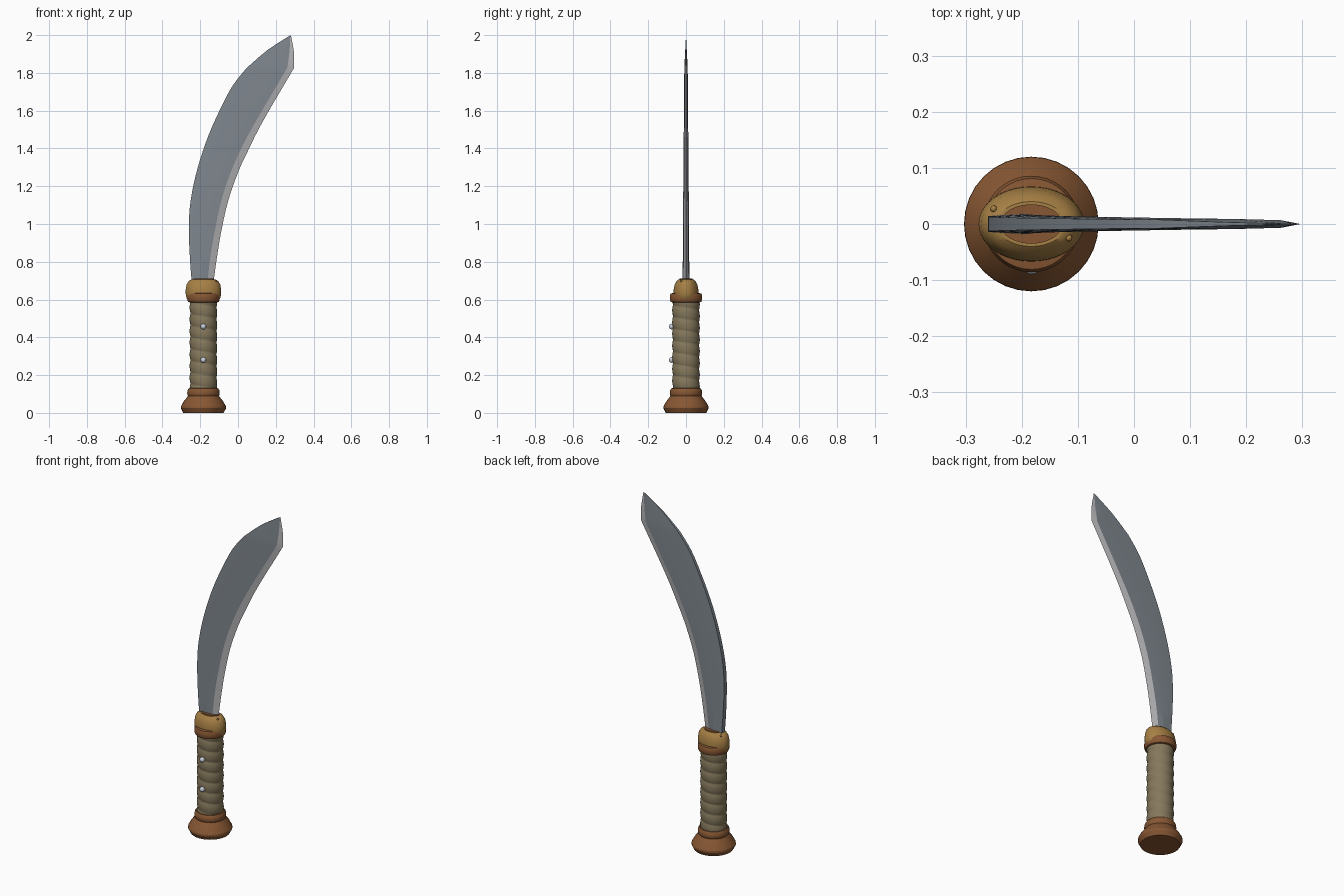
import bpy, bmesh, math
from mathutils import Vector

if "Cube" in bpy.data.objects:
    bpy.data.objects.remove(bpy.data.objects["Cube"])

CX = -0.183  # handle axis


def mat(name, r, g, b):
    m = bpy.data.materials.new(name)
    lin = [((c + 0.055) / 1.055) ** 2.4 for c in (r, g, b)]
    m.diffuse_color = (*lin, 1)
    m.use_nodes = True
    m.node_tree.nodes["Principled BSDF"].inputs["Base Color"].default_value = m.diffuse_color
    return m


STEEL = mat("blade steel", 0.50, 0.53, 0.56)
EDGE = mat("sharpened edge", 0.72, 0.72, 0.73)
GRIP = mat("khaki wrap", 0.52, 0.47, 0.36)
BRASS = mat("brass", 0.65, 0.50, 0.27)
BRONZE = mat("bronze", 0.53, 0.34, 0.20)
STUD = mat("polished stud", 0.78, 0.81, 0.85)


def finish(name, bm, mats, angle=35):
    bmesh.ops.recalc_face_normals(bm, faces=bm.faces)
    me = bpy.data.meshes.new(name)
    bm.to_mesh(me)
    bm.free()
    ob = bpy.data.objects.new(name, me)
    bpy.context.collection.objects.link(ob)
    for m in mats:
        me.materials.append(m)
    bpy.ops.object.select_all(action='DESELECT')
    ob.select_set(True)
    bpy.context.view_layer.objects.active = ob
    bpy.ops.object.shade_smooth_by_angle(angle=math.radians(angle))
    return ob


def lathe(name, profile, m, sides=40, bump=None, angle=35):
    """Loft of ellipses (rx, ry, z) about the handle axis, capped at both ends."""
    bm = bmesh.new()
    rings = []
    for rx, ry, z in profile:
        ring = []
        for i in range(sides):
            a = 2 * math.pi * i / sides
            d = bump(a, z) if bump else 0
            ring.append(bm.verts.new((CX + (rx + d) * math.cos(a), (ry + d) * math.sin(a), z)))
        rings.append(ring)
    for a, b in zip(rings, rings[1:]):
        for i in range(sides):
            j = (i + 1) % sides
            bm.faces.new((a[i], a[j], b[j], b[i]))
    bm.faces.new(rings[0])
    bm.faces.new(rings[-1])
    return finish(name, bm, [m], angle)


def round_profile(pts):
    return [(r, r, z) for r, z in pts]


# pommel: flared foot and rounded ring
lathe("pommel", round_profile([(0.107, 0), (0.112, 0.01), (0.12, 0.025), (0.119, 0.035),
                               (0.105, 0.06), (0.082, 0.09)]), BRONZE, 32, angle=22)
lathe("pommel_ring", round_profile([(0.078, 0.085), (0.084, 0.092), (0.086, 0.105),
                                    (0.084, 0.12), (0.077, 0.13), (0.06, 0.132)]), BRONZE)


# grip: helical wrapped cord
def wrap(a, z):
    return 0.006 * abs(math.sin(math.pi * (z / 0.062 + a / (2 * math.pi)))) ** 0.6


lathe("grip", round_profile([(0.067, 0.12 + 0.48 * i / 96) for i in range(97)]), GRIP, 40, wrap, 50)

# collar ring and flattened brass guard
lathe("collar_ring", round_profile([(0.07, 0.584), (0.081, 0.588), (0.086, 0.6), (0.086, 0.62),
                                    (0.081, 0.632), (0.06, 0.636)]), BRONZE)
lathe("guard", [(0.078, 0.056, 0.595), (0.089, 0.064, 0.607), (0.094, 0.067, 0.63), (0.094, 0.066, 0.65),
                (0.089, 0.060, 0.68), (0.078, 0.050, 0.698), (0.062, 0.040, 0.707)], BRASS)
lathe("guard_cap", [(0.055, 0.035, 0.70), (0.055, 0.035, 0.711)], BRONZE)


# studs on grip front, small rivets on guard
def ball(name, loc, r, m):
    bm = bmesh.new()
    bmesh.ops.create_uvsphere(bm, u_segments=16, v_segments=10, radius=r)
    bmesh.ops.translate(bm, verts=bm.verts, vec=loc)
    finish(name, bm, [m], 60)


for i, z in enumerate((0.28, 0.457)):
    ball(f"grip_stud_{i + 1}", (CX, -0.075, z), 0.015, STUD)
for i, (x, y) in enumerate(((-0.25, 0.027), (-0.15, 0.036), (-0.216, -0.035), (-0.116, -0.025))):
    ball(f"guard_rivet_{i + 1}", (x, y, 0.697), 0.006, BRASS)

# blade stations: spine x,z / bevel line x,z / cutting edge x,z
STATIONS = [
    (-0.245, 0.69, -0.161, 0.69, -0.130, 0.69),
    (-0.254, 0.81, -0.146, 0.83, -0.112, 0.82),
    (-0.260, 0.95, -0.118, 0.99, -0.087, 0.97),
    (-0.256, 1.08, -0.081, 1.15, -0.050, 1.13),
    (-0.235, 1.21, -0.032, 1.29, 0.003, 1.28),
    (-0.201, 1.34, 0.022, 1.41, 0.054, 1.39),
    (-0.156, 1.47, 0.078, 1.515, 0.108, 1.50),
    (-0.098, 1.60, 0.142, 1.625, 0.177, 1.623),
    (-0.030, 1.73, 0.207, 1.735, 0.242, 1.733),
    (0.045, 1.825, 0.262, 1.83, 0.296, 1.825),
    (0.155, 1.92, 0.273, 1.92, 0.296, 1.91),
    (0.274, 1.997, 0.277, 1.995, 0.280, 2.0),
]


def catmull(p0, p1, p2, p3, t):
    return [0.5 * (2 * b + (c - a) * t + (2 * a - 5 * b + 4 * c - d) * t * t
                   + (3 * b - a - 3 * c + d) * t ** 3) for a, b, c, d in zip(p0, p1, p2, p3)]


def smooth(pts, n=3):
    out = []
    for i in range(len(pts) - 1):
        p0, p3 = pts[max(i - 1, 0)], pts[min(i + 2, len(pts) - 1)]
        out += [catmull(p0, pts[i], pts[i + 1], p3, k / n) for k in range(n)]
    return out + [list(pts[-1])]


# curved body and clipped tip are smoothed apart so the corners stay crisp
rows = smooth(STATIONS[:10]) + smooth(STATIONS[9:])[1:]
bm = bmesh.new()
loops = []
for sx, sz, bx, bz, ex, ez in rows:
    h = 0.018 - 0.009 * (sz - 0.69) / 1.135
    if sz > 1.825:
        h = max(0.0008, 0.009 * (2.0 - sz) / 0.175)
    s, b, e = Vector((sx, 0, sz)), Vector((bx, 0, bz)), Vector((ex, 0, ez))
    m = s.lerp(b, 0.62)
    half = [(s, 0.85 * h), (m, h), (b, 0.75 * h)]
    pts = [(p, -y) for p, y in half] + [(e, 0)] + [(p, y) for p, y in reversed(half)]
    loops.append([bm.verts.new((p.x, y, p.z)) for p, y in pts])
for a, b in zip(loops, loops[1:]):
    for i in range(7):
        j = (i + 1) % 7
        f = bm.faces.new((a[i], a[j], b[j], b[i]))
        f.material_index = 1 if i in (2, 3) else 0  # sharpened bevel
bm.faces.new(loops[0])
bm.faces.new(loops[-1])
finish("blade", bm, [STEEL, EDGE], 8)
